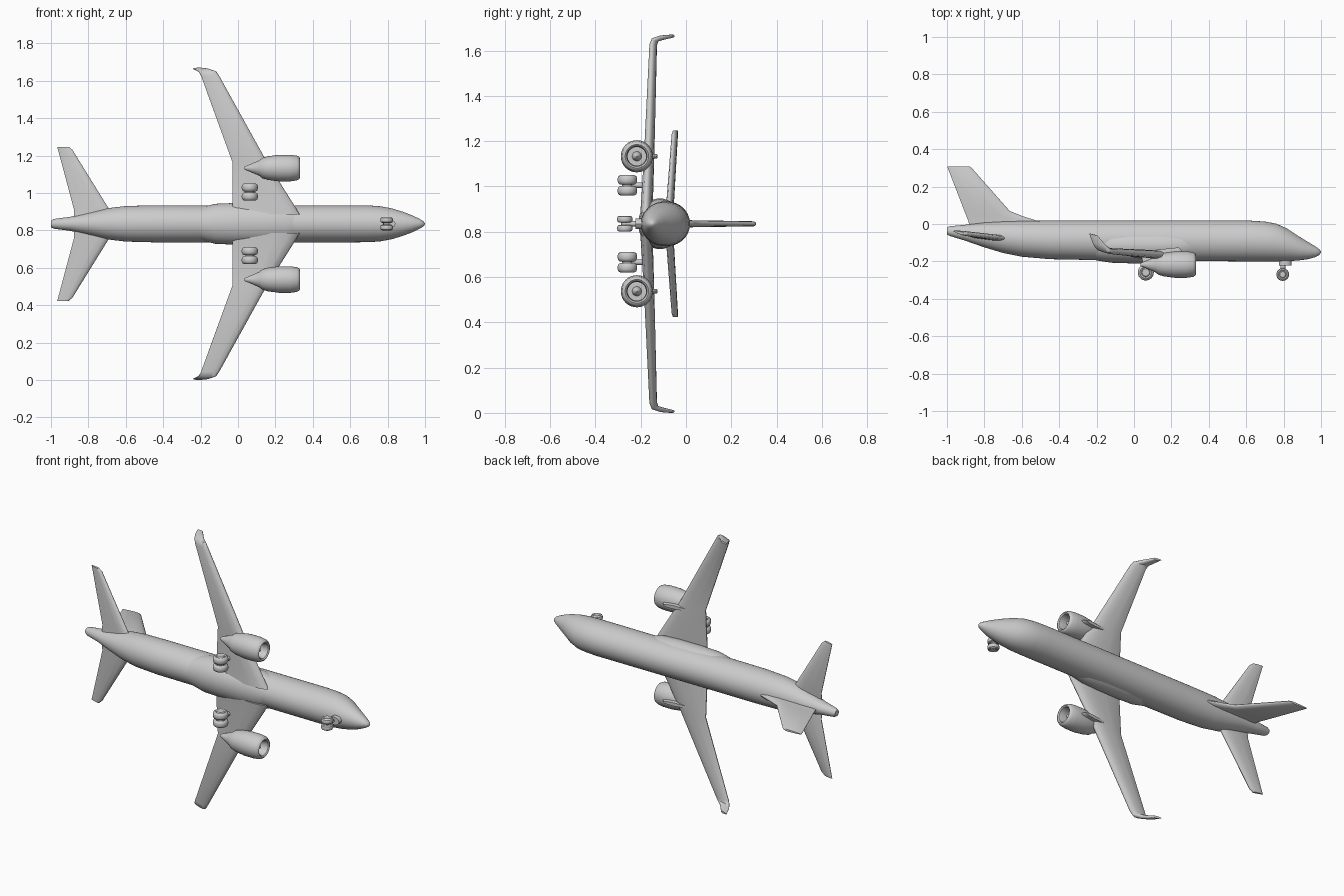
import bpy, bmesh, math
from mathutils import Vector

cube = bpy.data.objects.get("Cube")
if cube:
    bpy.data.objects.remove(cube, do_unlink=True)

AXIS_Z = 0.835  # height of the fuselage axis; wings spread along z

grey = bpy.data.materials.new("plain grey")
grey.use_nodes = True
grey.diffuse_color = (0.6, 0.6, 0.6, 1)
grey.node_tree.nodes["Principled BSDF"].inputs["Base Color"].default_value = (0.6, 0.6, 0.6, 1)


def loft(name, rings, angle=40):
    """Skin a list of equal closed rings and cap both ends."""
    bm = bmesh.new()
    rows = [[bm.verts.new((p[0], p[1], AXIS_Z + p[2])) for p in ring] for ring in rings]
    n = len(rows[0])
    for a, b in zip(rows, rows[1:]):
        for i in range(n):
            j = (i + 1) % n
            bm.faces.new((a[i], a[j], b[j], b[i]))
    bm.faces.new(rows[0])
    bm.faces.new(rows[-1])
    bmesh.ops.recalc_face_normals(bm, faces=bm.faces)
    mesh = bpy.data.meshes.new(name)
    bm.to_mesh(mesh)
    bm.free()
    obj = bpy.data.objects.new(name, mesh)
    bpy.context.collection.objects.link(obj)
    mesh.materials.append(grey)
    bpy.ops.object.select_all(action='DESELECT')
    obj.select_set(True)
    bpy.context.view_layer.objects.active = obj
    bpy.ops.object.shade_smooth_by_angle(angle=math.radians(angle))
    return obj


def ellipse(x, y, s, ry, rs, n=32):
    return [(x, y + ry * math.cos(2 * math.pi * i / n), s + rs * math.sin(2 * math.pi * i / n))
            for i in range(n)]


def blade(name, sections):
    """Loft a rounded aerofoil through (leading, trailing, thickness, normal) sections."""
    shape = [(0, 0.12), (0.03, 0.5), (0.15, 0.9), (0.35, 1), (0.65, 0.75), (0.93, 0.4), (1, 0.12)]
    rings = []
    for le, te, t, nrm in sections:
        le, te, nrm = Vector(le), Vector(te), Vector(nrm).normalized()
        upper = [le.lerp(te, u) + nrm * t * h / 2 for u, h in shape]
        lower = [le.lerp(te, u) - nrm * t * h / 2 for u, h in reversed(shape)]
        rings.append(upper + lower)
    return loft(name, rings, 50)


def spin_x(name, profile, y, s, n=32):
    return loft(name, [ellipse(x, y, s, r, r, n) for x, r in profile])


def wheel(name, x, y, s, r, w):
    """Rounded tyre with its axle along z."""
    prof = [(-.5, .45), (-.4, .55), (-.5, .72), (-.38, .92), (-.15, 1),
            (.15, 1), (.38, .92), (.5, .72), (.4, .55), (.5, .45)]
    loft(name, [[(x + r * k * math.cos(math.tau * i / 24), y + r * k * math.sin(math.tau * i / 24), s + w * o)
                 for i in range(24)] for o, k in prof])


def strut(name, x, s, y0, y1, rx, rs, n=12):
    loft(name, [[(x + rx * math.cos(math.tau * i / n), y, s + rs * math.sin(math.tau * i / n))
                 for i in range(n)] for y in (y0, y1)])


# Fuselage: x, top y, bottom y, half width
stations = [(-1, -.018, -.055, .018), (-.985, -.012, -.064, .026), (-.9, -.004, -.09, .037),
            (-.8, .008, -.125, .06), (-.7, .014, -.155, .083), (-.6, .017, -.175, .095),
            (-.45, .018, -.188, .099), (-.2, .018, -.193, .099), (.2, .018, -.197, .099),
            (.62, .018, -.2, .099), (.7, .013, -.2, .098), (.76, .002, -.2, .094),
            (.82, -.025, -.199, .083), (.88, -.065, -.195, .065), (.93, -.096, -.188, .046),
            (.97, -.12, -.177, .027), (.99, -.134, -.167, .015), (1, -.147, -.153, .003)]
loft("fuselage", [ellipse(x, (t + b) / 2, 0, (t - b) / 2, w, 40) for x, t, b, w in stations])

# Belly fairing around the wing roots
fairing = [(-.26, .06, .06), (-.2, .08, .088), (-.12, .092, .107), (0, .096, .112), (.15, .096, .112),
           (.25, .09, .107), (.32, .078, .09), (.38, .06, .06)]
loft("belly_fairing", [ellipse(x, -.115, 0, ry, rs, 40) for x, ry, rs in fairing])

# Vertical tail fin with dorsal fillet
fin = [(-.5, -.88, -.02, .035), (-.51, -.885, .015, .032), (-.59, -.895, .04, .03),
       (-.665, -.907, .07, .03), (-.868, -.996, .3, .022), (-.88, -.998, .308, .012)]
blade("tail_fin", [((a, y, 0), (b, y, 0), t, (0, 0, 1)) for a, b, y, t in fin])

for side, m in (("left", -1), ("right", 1)):
    # Wing with upturned tip: leading x, y / trailing x, y / span / thickness / normal
    wing = [(.33, -.178, -.03, -.168, .05, .055, (1, 0)),
            (.30, -.176, -.03, -.164, .10, .052, (1, 0)),
            (.155, -.167, -.03, -.15, .33, .044, (1, 0)),
            (-.10, -.15, -.197, -.134, .79, .031, (1, -.1)),
            (-.115, -.143, -.208, -.124, .812, .028, (1, -.7)),
            (-.15, -.115, -.222, -.098, .821, .022, (.3, -1)),
            (-.195, -.062, -.24, -.05, .829, .014, (.15, -1))]
    blade(side + "_wing", [((lx, ly, m * s), (tx, ty, m * s), t, (0, n[0], m * n[1]))
                           for lx, ly, tx, ty, s, t, n in wing])

    # Tailplane
    tail = [(-.63, -.878, -.075, .02, .034), (-.69, -.878, -.068, .08, .032),
            (-.885, -.962, -.047, .395, .024), (-.905, -.967, -.046, .412, .014)]
    blade(side + "_tailplane", [((a, y - .008, m * s), (b, y + .008, m * s), t, (0, 1, 0))
                                for a, b, y, s, t in tail])

    # Engine: nacelle with open intake, spinner, exhaust cone and pylon
    es = m * .298
    spin_x(side + "_engine", [(.035, .008), (.06, .018), (.115, .042), (.13, .054), (.16, .063),
                              (.22, .071), (.28, .071), (.315, .066), (.328, .059), (.331, .052),
                              (.325, .045), (.30, .041), (.27, .041)], -.217, es)
    spin_x(side + "_engine_spinner", [(.265, .022), (.285, .018), (.302, .009), (.308, .002)], -.217, es, 20)
    blade(side + "_engine_pylon", [((.24, -.125, es), (.05, -.145, es), .02, (0, 0, 1)),
                                   ((.27, -.16, es), (.04, -.175, es), .028, (0, 0, 1)),
                                   ((.27, -.21, es), (.05, -.215, es), .028, (0, 0, 1))])

    # Main landing gear: two wheels, axle and leg
    gs = m * .17
    for tag, o in (("inner", -.024), ("outer", .024)):
        wheel(f"{side}_main_wheel_{tag}", .063, -.259, gs + m * o, .043, .042)
    wheel(side + "_main_axle", .063, -.259, gs, .024, .05)
    strut(side + "_main_leg", .063, gs, -.26, -.16, .013, .012)

# Nose landing gear
for tag, o in (("left", -.02), ("right", .02)):
    wheel("nose_wheel_" + tag, .795, -.27, o, .034, .03)
wheel("nose_axle", .795, -.27, 0, .016, .03)
strut("nose_leg", .797, 0, -.27, -.18, .013, .012)
strut("nose_leg_housing", .808, 0, -.222, -.18, .034, .024)
